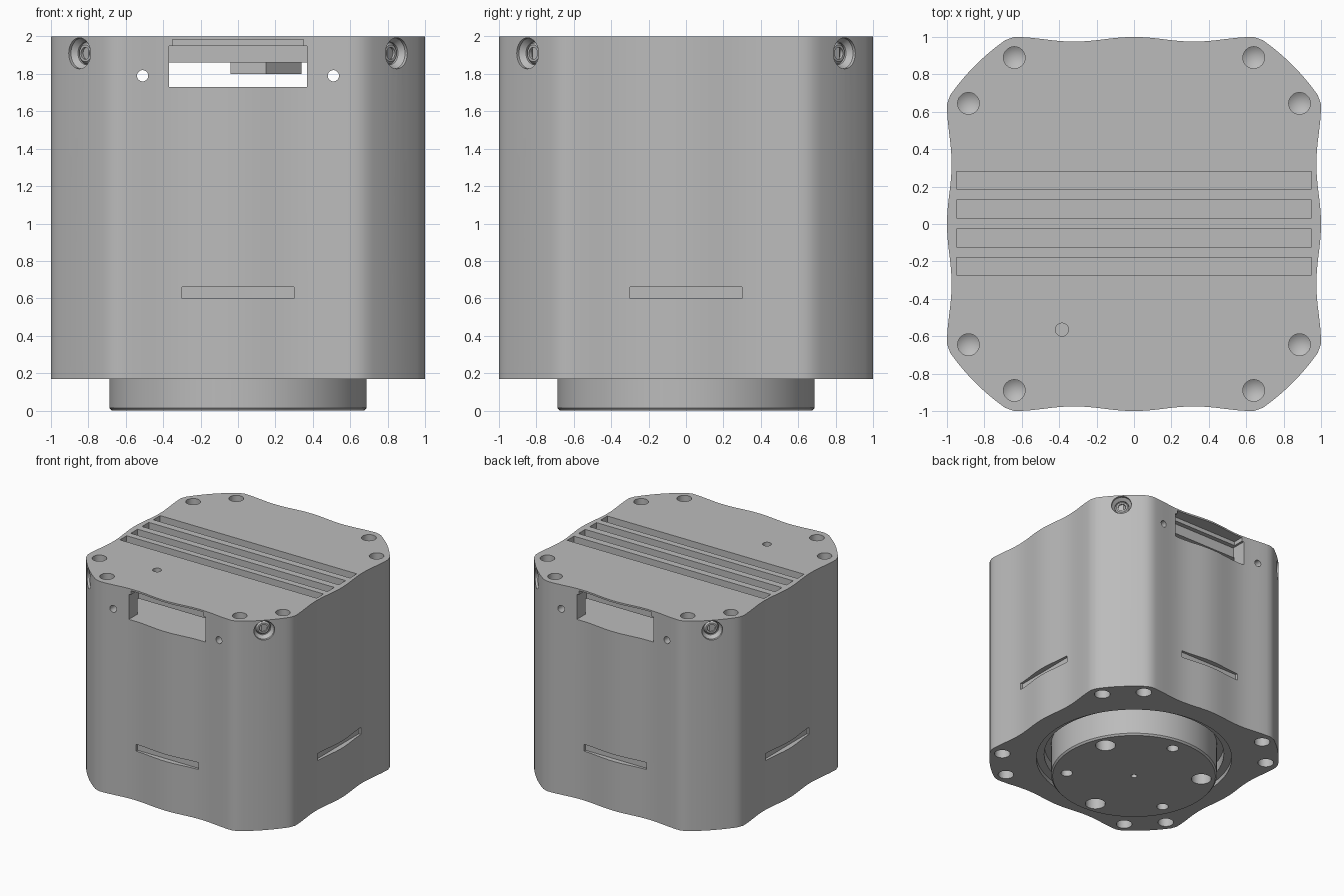
import bpy, bmesh, math
from math import pi, cos, sin, radians
from mathutils import Matrix, Vector

cube = bpy.data.objects.get("Cube")
if cube:
    bpy.data.objects.remove(cube)

grey = bpy.data.materials.new("machined_grey")
grey.use_nodes = True
grey.diffuse_color = (0.5, 0.5, 0.5, 1)
grey.node_tree.nodes["Principled BSDF"].inputs["Base Color"].default_value = (0.5, 0.5, 0.5, 1)


def finish(name, bm):
    bmesh.ops.recalc_face_normals(bm, faces=bm.faces)
    mesh = bpy.data.meshes.new(name)
    bm.to_mesh(mesh)
    bm.free()
    ob = bpy.data.objects.new(name, mesh)
    bpy.context.collection.objects.link(ob)
    mesh.materials.append(grey)
    return ob


def prism(name, outline, z0, z1):
    """Extrude a closed xy outline from z0 to z1."""
    bm = bmesh.new()
    face = bm.faces.new([bm.verts.new((x, y, z0)) for x, y in outline])
    top = bmesh.ops.extrude_face_region(bm, geom=[face])["geom"]
    bmesh.ops.translate(bm, vec=(0, 0, z1 - z0),
                        verts=[v for v in top if isinstance(v, bmesh.types.BMVert)])
    return finish(name, bm)


def boxes(name, bounds):
    """One mesh of boxes, each given as x, y, z ranges."""
    bm = bmesh.new()
    for spans in bounds:
        mid = Vector([(a + b) / 2 for a, b in spans])
        size = Vector([b - a for a, b in spans])
        bmesh.ops.create_cube(bm, size=1, matrix=Matrix.Translation(mid) @ Matrix.Diagonal(size).to_4x4())
    return finish(name, bm)


def lathe(name, profile, places=(Matrix(),), sides=32):
    """Spin an (r, z) profile about its axis, one copy for each placement."""
    bm = bmesh.new()
    for m in places:
        rings = []
        for r, z in profile:
            if r == 0:
                rings.append([bm.verts.new(m @ Vector((0, 0, z)))])
            else:
                rings.append([bm.verts.new(m @ Vector((r * cos(2 * pi * i / sides), r * sin(2 * pi * i / sides), z)))
                              for i in range(sides)])
        for low, high in zip(rings, rings[1:]):
            for i in range(sides):
                j = (i + 1) % sides
                quad = [low[i % len(low)], low[j % len(low)], high[j % len(high)], high[i % len(high)]]
                bm.faces.new(list(dict.fromkeys(quad)))
        for ring in (rings[0], rings[-1]):
            if len(ring) > 1:
                bm.faces.new(ring)
    return finish(name, bm)


def boolean(ob, cutter, operation="DIFFERENCE", keep=False):
    mod = ob.modifiers.new("cut", "BOOLEAN")
    mod.object, mod.operation, mod.solver = cutter, operation, "EXACT"
    bpy.context.view_layer.objects.active = ob
    bpy.ops.object.modifier_apply(modifier=mod.name)
    if not keep:
        bpy.data.objects.remove(cutter)


def at(x, y, z=0):
    return Matrix.Translation((x, y, z))


def mirrored(quadrant):
    """Full outline from the points of the +x +y quadrant."""
    half = quadrant + [(-x, y) for x, y in reversed(quadrant)]
    return half + [(-x, -y) for x, y in half]


# Body outline: gently waved sides joined by broad corner arcs
outline = []
for k in range(4):
    c, s = round(cos(k * pi / 2)), round(sin(k * pi / 2))
    side = [(1 - 0.0125 * (1 - cos(2 * pi * t / 0.64)), t) for t in [i * 0.04 for i in range(-16, 17)]]
    corner = [(1.2 * cos(radians(a)), 1.2 * sin(radians(a))) for a in range(35, 56, 2)]
    outline += [(c * x - s * y, s * x + c * y) for x, y in side + corner]
body = prism("housing", outline, 0.17, 2)

# Lid outline, with scallops around the corner bolts
lid_quadrant = [(0.95, 0.28), (0.92, 0.37), (0.87, 0.47), (0.79, 0.58), (0.775, 0.62), (0.78, 0.67),
                (0.82, 0.73), (0.83, 0.78), (0.8, 0.82), (0.74, 0.83), (0.7, 0.81), (0.66, 0.785),
                (0.62, 0.785), (0.57, 0.81), (0.5, 0.86), (0.46, 0.88), (0.46, 1.05)]
lid = prism("heatsink_lid", mirrored(lid_quadrant), 1.86, 2.05)
boolean(lid, body, "INTERSECT", keep=True)
boolean(body, prism("lid_pocket", mirrored(lid_quadrant), 1.86, 2.05))

# Electronics cavity and the windows front and back
boolean(body, lathe("cavity", [(0.93, 1.73), (0.93, 1.9)], sides=96))
boolean(body, boxes("window", [((-0.37, 0.37), (-1.1, 1.1), (1.73, 1.95))]))
boolean(body, lathe("side_pin_holes", [(0.03, -1.1), (0.03, 1.1)],
                    [at(x, 0, 1.79) @ Matrix.Rotation(pi / 2, 4, "X") for x in (-0.51, 0.51)]))

# Cooling grooves, connector notches and the small hole in the lid
boolean(lid, boxes("grooves", [((-0.949, 0.949), (y - 0.047, y + 0.047), (1.91, 2.1))
                               for y in (-0.225, -0.075, 0.08, 0.235)]))
for width, depth, top in ((0.37, 0.84, 1.95), (0.35, 0.88, 1.985)):
    boolean(lid, boxes("notches", [((-width, width), span, (1.8, top))
                                   for span in ((-1.1, -depth), (depth, 1.1))]))
boolean(lid, lathe("lid_hole", [(0.035, 1.92), (0.035, 2.1)], [at(-0.385, -0.565)]))

# Bolt holes through the corners, drilled from above and below
bolts = [(sx * x, sy * y) for x, y in ((0.64, 0.89), (0.885, 0.645)) for sx in (-1, 1) for sy in (-1, 1)]
boolean(body, lathe("top_bolts", [(0, 1.76), (0.058, 1.8), (0.058, 2.1)], [at(x, y) for x, y in bolts]))
boolean(body, lathe("bottom_bolts", [(0.065, 0.1), (0.065, 0.37), (0, 0.41)], [at(x, y) for x, y in bolts]))

# Countersunk screws in the corner faces
corners = [Matrix.Rotation(pi / 4 + k * pi / 2, 4, "Z") @ at(1.2, 0, 1.91) @ Matrix.Rotation(pi / 2, 4, "Y")
           for k in range(4)]
boolean(body, lathe("screw_seats", [(0.06, -0.12), (0.06, -0.05), (0.083, -0.02), (0.083, 0.1)], corners))
screws = lathe("corner_screws", [(0.058, -0.13), (0.058, -0.06), (0.045, -0.045), (0.032, -0.045),
                                 (0.032, -0.09), (0, -0.09)], corners)

# Shallow slots low on the four sides
slots = []
for a, b in ((0.955, 1.1), (-1.1, -0.955)):
    slots += [((-0.3, 0.3), (a, b), (0.6, 0.66)), ((a, b), (-0.3, 0.3), (0.6, 0.66))]
boolean(body, boxes("slots", slots))

# Stepped recess around the output flange
boolean(body, lathe("flange_recess", [(0.81, 0.1), (0.81, 0.21), (0.745, 0.21), (0.745, 0.3)], sides=96))
flange = lathe("output_flange", [(0.675, 0), (0.688, 0.015), (0.688, 0.32)], sides=96)


def ring_of(start):
    return [at(0.56 * cos(radians(a)), 0.56 * sin(radians(a))) for a in range(start, start + 360, 120)]


for radius, places in ((0.083, ring_of(25)), (0.048, ring_of(85)), (0.025, [at(0, 0)])):
    boolean(flange, lathe("flange_holes", [(radius, -0.1), (radius, 0.1)], places))

# Connector block under the lid
connector = prism("connector_block", [(-0.04, -0.3), (0.15, -0.3), (0.34, -0.1), (0.34, 0.3), (-0.04, 0.3)], 1.8, 1.87)

# Smooth shading with crisp machined edges
for ob in (body, lid, screws, flange, connector):
    bpy.ops.object.select_all(action="DESELECT")
    ob.select_set(True)
    bpy.context.view_layer.objects.active = ob
    bpy.ops.object.shade_smooth_by_angle(angle=radians(30))
